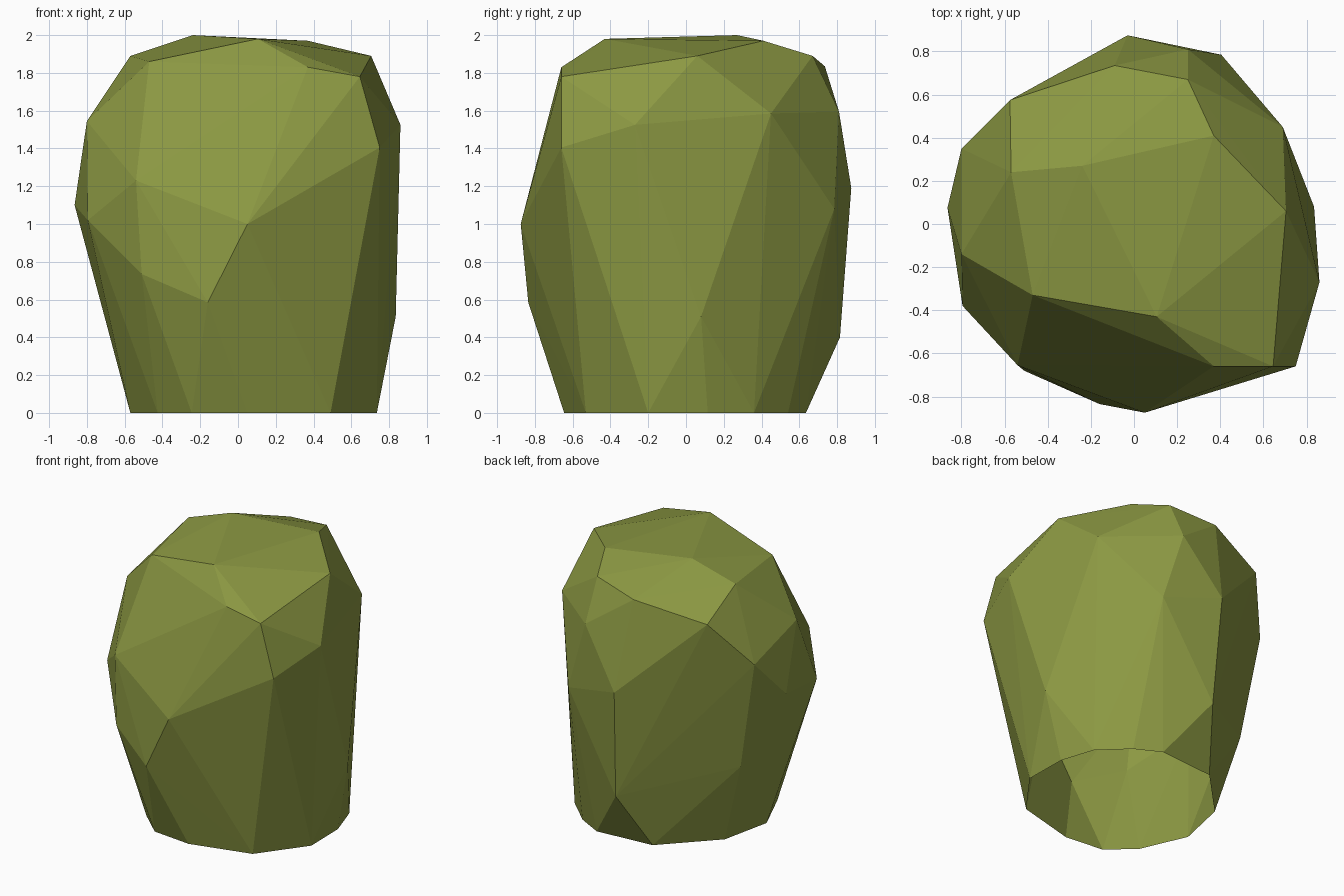
import bpy, bmesh

# Ground outline of the boulder (x, y), going round
BASE = [(.49, -.53), (.735, -.2), (.73, .115), (.65, .36), (.46, .54), (.28, .635),
        (-.15, .6), (-.49, .25), (-.57, -.12), (-.425, -.45), (-.245, -.615), (.05, -.645)]

# Corners of the chiselled faces above ground
CORNERS = [
    # crown
    (-.24, .27, 2.0), (-.57, .24, 1.89), (-.47, -.33, 1.86), (.105, -.43, 1.98),
    (.37, .41, 1.97), (.705, .06, 1.89), (.25, .67, 1.89), (-.09, .735, 1.835),
    (.37, -.66, 1.83), (.645, -.66, 1.78), (-.575, .575, 1.72),
    # shoulders
    (.86, -.27, 1.525), (.75, -.66, 1.405), (.69, .45, 1.585), (.25, .81, 1.595),
    (-.8, -.14, 1.545), (-.8, .35, 1.4),
    # belly
    (-.54, -.655, 1.23), (-.865, .075, 1.1), (-.795, -.38, 1.02), (.05, -.875, 1.0),
    (-.03, .875, 1.19), (.405, .785, 1.08),
    # lower sides
    (-.51, -.68, .735), (-.16, -.835, .585), (.835, .08, .51), (0, .815, .4), (-.66, .31, .6),
]

# Wrap the corners in a faceted skin
bm = bmesh.new()
for co in [(x, y, 0) for x, y in BASE] + CORNERS:
    bm.verts.new(co)
bmesh.ops.convex_hull(bm, input=bm.verts[:])
bmesh.ops.recalc_face_normals(bm, faces=bm.faces[:])

# The underside is open
under = [f for f in bm.faces if all(v.co.z < .001 for v in f.verts)]
bmesh.ops.delete(bm, geom=under, context='FACES')
bmesh.ops.delete(bm, geom=[v for v in bm.verts if not v.link_faces], context='VERTS')

mesh = bpy.data.meshes.new("boulder")
bm.to_mesh(mesh)
bm.free()

# One flat moss colour
moss = bpy.data.materials.new("moss_green")
moss.diffuse_color = (.26, .315, .055, 1)
mesh.materials.append(moss)

boulder = bpy.data.objects.new("boulder", mesh)
bpy.context.collection.objects.link(boulder)
